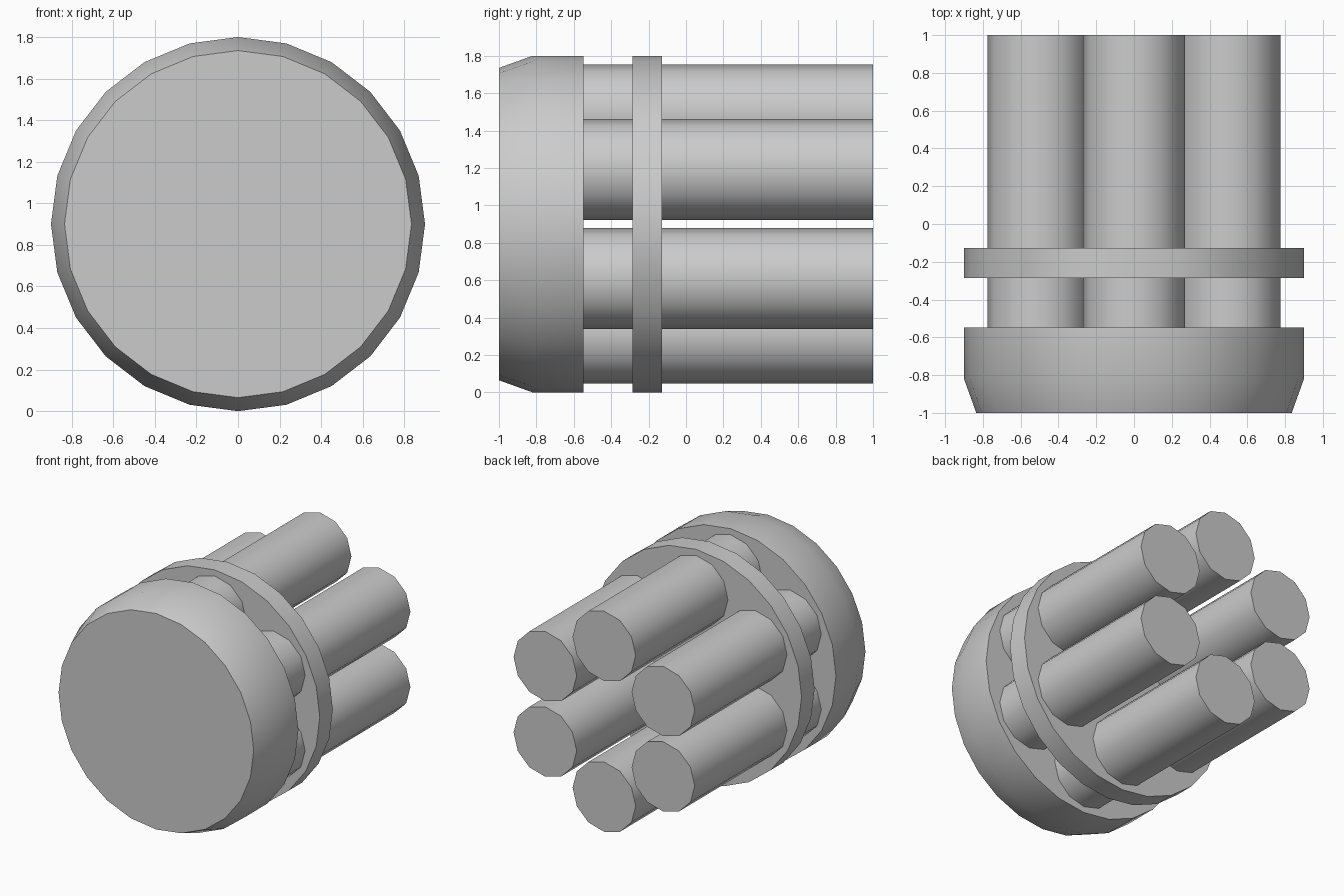
import bpy, bmesh
from math import sin, cos, pi, radians

if "Cube" in bpy.data.objects:
    bpy.data.objects.remove(bpy.data.objects["Cube"])

AXIS_Z = 0.9  # height of the long axis, which runs along y


def turned(name, profile, sides, cx=0.0, cz=AXIS_Z):
    """Closed solid around a y-parallel axis; profile is a list of (y, radius)."""
    bm = bmesh.new()
    rings = [[bm.verts.new((cx + r * sin(2 * pi * i / sides), y,
                            cz + r * cos(2 * pi * i / sides)))
              for i in range(sides)] for y, r in profile]
    for a, b in zip(rings, rings[1:]):
        for i in range(sides):
            j = (i + 1) % sides
            bm.faces.new((a[i], a[j], b[j], b[i]))
    bm.faces.new(rings[0])
    bm.faces.new(rings[-1])
    bmesh.ops.recalc_face_normals(bm, faces=bm.faces[:])
    mesh = bpy.data.meshes.new(name)
    bm.to_mesh(mesh)
    bm.free()
    obj = bpy.data.objects.new(name, mesh)
    bpy.context.collection.objects.link(obj)
    bpy.ops.object.select_all(action='DESELECT')
    obj.select_set(True)
    bpy.context.view_layer.objects.active = obj
    bpy.ops.object.shade_smooth_by_angle(angle=radians(40))
    return obj


# Front cap with tapered rim
turned("front_cap", [(-1.0, 0.835), (-0.82, 0.9), (-0.547, 0.9)], 24)

# Thin collar disc
turned("collar_disc", [(-0.286, 0.9), (-0.127, 0.9)], 24)

# Ring of six rods, running from the cap through the collar
for k in range(6):
    a = k * pi / 3
    turned(f"rod_{k + 1}", [(-0.547, 0.27), (1.0, 0.27)], 12,
           0.583 * sin(a), AXIS_Z + 0.583 * cos(a))
